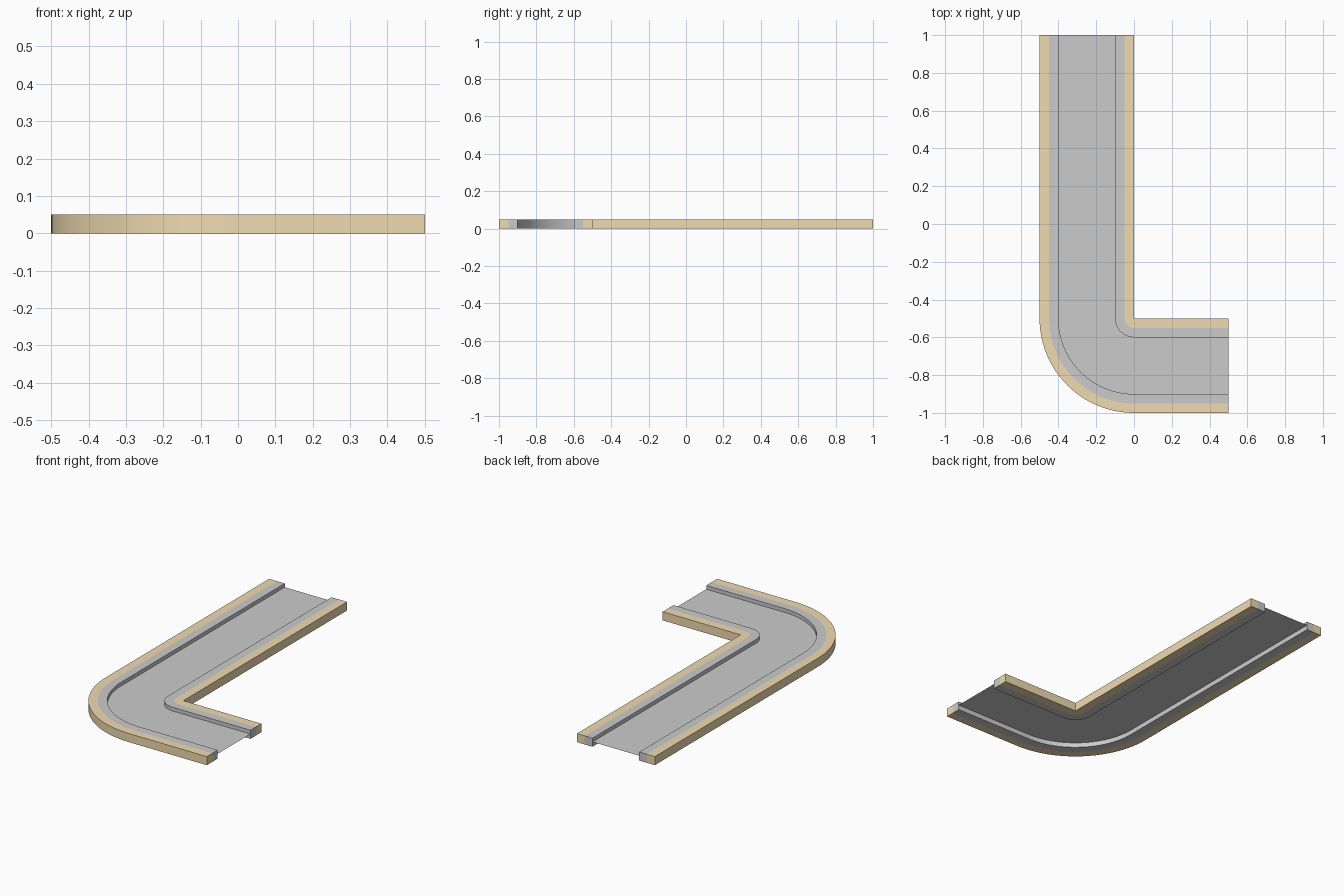
import bpy, bmesh, math

if "Cube" in bpy.data.objects:
    bpy.data.objects.remove(bpy.data.objects["Cube"])

H, FLOOR_Z = 0.05, 0.028   # kerb height, road surface height
STEPS = 24                 # segments in the bend

orange = bpy.data.materials.new("kerb_orange")
orange.diffuse_color = (0.87, 0.71, 0.44, 1)
orange.use_nodes = True
orange.node_tree.nodes["Principled BSDF"].inputs["Base Color"].default_value = orange.diffuse_color


def lane(r):
    """Plan line at distance r from the inner corner: straight, bend, straight."""
    pts = [(-r, 1.0)]
    for i in range(STEPS + 1):
        a = math.pi + i / STEPS * math.pi / 2
        pts.append((r * math.cos(a), -0.5 + r * math.sin(a)))
    return pts + [(0.5, -0.5 - r)]


def sweep(name, strips):
    """Sweep cross-section strips [(profile points, is_orange, closed_ends)] along the lane."""
    bm = bmesh.new()

    def face(verts, mat):
        f = bm.faces.new(verts)
        f.material_index = mat

    for profile, mat, cap in strips:
        rows = [[bm.verts.new((x, y, z)) for x, y in lane(r)] for r, z in profile]
        for a, b in zip(rows, rows[1:]):
            for i in range(len(a) - 1):
                face((a[i], a[i + 1], b[i + 1], b[i]), mat)
        if cap:
            face([row[0] for row in rows], mat)
            face([row[-1] for row in reversed(rows)], mat)
    bmesh.ops.remove_doubles(bm, verts=bm.verts, dist=1e-5)
    bmesh.ops.recalc_face_normals(bm, faces=bm.faces)
    for f in bm.faces:
        if len(strips) == 1 and f.normal.z < 0:
            f.normal_flip()
    mesh = bpy.data.meshes.new(name)
    bm.to_mesh(mesh)
    bm.free()
    mesh.materials.append(None)
    mesh.materials.append(orange)
    ob = bpy.data.objects.new(name, mesh)
    bpy.context.collection.objects.link(ob)
    bpy.context.view_layer.objects.active = ob
    ob.select_set(True)
    bpy.ops.object.shade_smooth_by_angle(angle=math.radians(30))
    ob.select_set(False)


def kerb(name, outside, middle, inside):
    """Kerb with an orange outer half and a grey road-side half."""
    def half(wall):
        return [(middle, 0), (wall, 0), (wall, H), (middle, H)]
    sweep(name, [(half(outside), 1, True), (half(inside), 0, True)])


# raised kerbs on both sides of the bend
kerb("inner_kerb", 0.0, 0.05, 0.1)
kerb("outer_kerb", 0.5, 0.45, 0.4)

# thin road surface between the kerbs
sweep("road_surface", [([(0.1, FLOOR_Z), (0.4, FLOOR_Z)], 0, False)])
